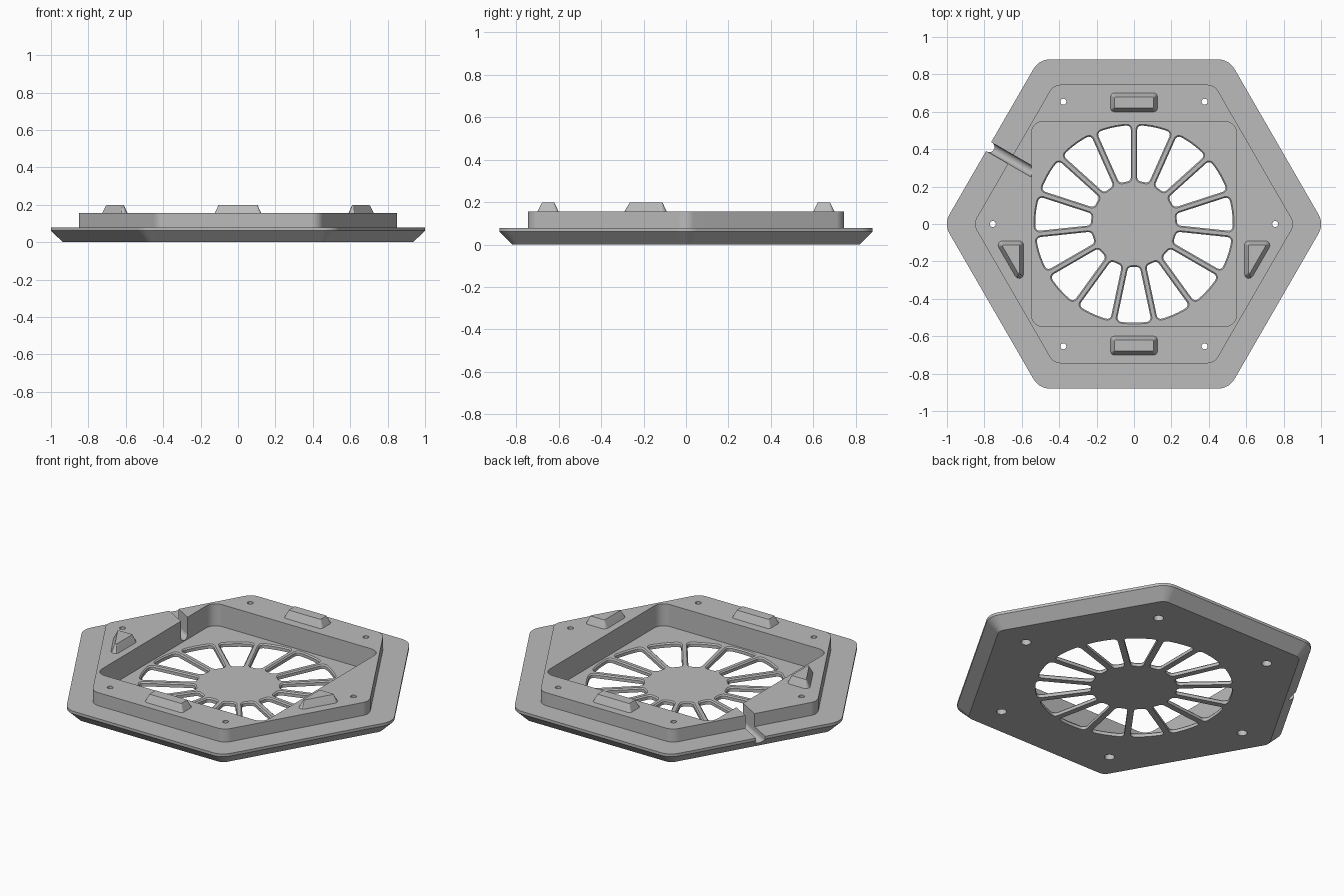
import bpy, bmesh, math
from mathutils import Vector, Matrix

cube = bpy.data.objects.get("Cube")
if cube:
    bpy.data.objects.remove(cube, do_unlink=True)

grey = bpy.data.materials.new("plain grey")
grey.use_nodes = True
grey.diffuse_color = (0.5, 0.5, 0.5, 1)
grey.node_tree.nodes["Principled BSDF"].inputs["Base Color"].default_value = (0.5, 0.5, 0.5, 1)


def outline(corners, inset, radius, steps=6):
    """Inset a counter-clockwise polygon and round its corners."""
    points = []
    count = len(corners)
    for i, corner in enumerate(corners):
        b = Vector(corner)
        d1 = (b - Vector(corners[i - 1])).normalized()
        d2 = (Vector(corners[(i + 1) % count]) - b).normalized()
        n1, n2 = Vector((d1.y, -d1.x)), Vector((d2.y, -d2.x))
        centre = b - (n1 + n2) / (1 + n1.dot(n2)) * (inset + radius)
        turn = n1.x * n2.y - n1.y * n2.x
        angle = math.atan2(turn, n1.dot(n2))
        for s in range(steps + 1):
            points.append(centre + Matrix.Rotation(angle * s / steps, 2) @ n1 * radius)
    return points


def hexagon(apothem):
    r = apothem / math.cos(math.pi / 6)
    return [(r * math.cos(k * math.pi / 3), r * math.sin(k * math.pi / 3)) for k in range(6)]


def rectangle(hx, hy, cx=0, cy=0):
    return [(cx - hx, cy - hy), (cx + hx, cy - hy), (cx + hx, cy + hy), (cx - hx, cy + hy)]


def loft(name, layers, matrix=Matrix()):
    """Skin a stack of (outline, height) layers and cap both ends."""
    bm = bmesh.new()
    rings = [[bm.verts.new((p.x, p.y, z)) for p in points] for points, z in layers]
    count = len(rings[0])
    for low, high in zip(rings, rings[1:]):
        for i in range(count):
            j = (i + 1) % count
            bm.faces.new((low[i], low[j], high[j], high[i]))
    bm.faces.new(rings[0][::-1])
    bm.faces.new(rings[-1])
    bm.transform(matrix)
    bmesh.ops.recalc_face_normals(bm, faces=bm.faces)
    mesh = bpy.data.meshes.new(name)
    bm.to_mesh(mesh)
    bm.free()
    mesh.materials.append(grey)
    obj = bpy.data.objects.new(name, mesh)
    bpy.context.collection.objects.link(obj)
    return obj


# Hexagonal base with bevelled underside and raised deck
base_hex, deck_hex = hexagon(0.88), hexagon(0.745)
body = loft("vented_base", [
    (outline(base_hex, 0.062, 0.05), 0),
    (outline(base_hex, 0, 0.1), 0.062),
    (outline(base_hex, 0, 0.1), 0.078),
    (outline(deck_hex, 0, 0.07), 0.078),
    (outline(deck_hex, 0, 0.07), 0.155)])

# Square pocket
floor = 0.025
square = outline(rectangle(0.548, 0.548), 0, 0.06)
cutters = [loft("pocket_cutter", [(square, floor), (square, 0.3)])]

# Wire channel with rounded bottom, running out through one side
along = Vector((-math.cos(math.pi / 6), 0.5, 0))
up = Vector((0, 0, 1))
side = up.cross(along)
turn = Matrix((side, up, along)).transposed().to_4x4()
groove = outline(rectangle(0.027, 0.135, 0, 0.165), 0, 0.0265)
shift = Matrix.Translation(Vector((-0.5, -math.cos(math.pi / 6), 0)) * 0.03)
cutters.append(loft("channel_cutter", [(groove, 0.55), (groove, 1.1)], shift @ turn))

# Fan-shaped openings between the spokes
vents, half_spoke, inner, outer = 15, 0.017, 0.232, 0.528
step = math.tau / vents
in_half = step / 2 - math.asin(half_spoke / inner)
out_half = step / 2 - math.asin(half_spoke / outer)
fan = [(inner, in_half), (inner, -in_half)]
fan += [(outer, out_half * (2 * k / 5 - 1)) for k in range(6)]
fan = [(r * math.cos(a), r * math.sin(a)) for r, a in fan]
narrow, wide = outline(fan, 0, 0.022, 4), outline(fan, -0.007, 0.029, 4)
for k in range(vents):
    spin = Matrix.Rotation(-math.pi / 2 + k * step, 4, 'Z')
    cutters.append(loft("vent_cutter", [
        (narrow, -0.02), (narrow, floor - 0.007), (wide, floor), (wide, 0.04)], spin))

# Counterbored screw holes
bore, shaft = outline(hexagon(0.027), 0, 0.0265, 4), outline(hexagon(0.016), 0, 0.0155, 4)
for k in range(6):
    place = Matrix.Rotation(k * math.pi / 3, 4, 'Z') @ Matrix.Translation((0.755, 0, 0))
    cutters.append(loft("hole_cutter", [
        (bore, -0.02), (bore, 0.05), (shaft, 0.05), (shaft, 0.3)], place))

# Cut everything, keep the result, drop the cutters
for cutter in cutters:
    cutter.hide_render = True
    cut = body.modifiers.new("cut", 'BOOLEAN')
    cut.operation, cut.solver, cut.object = 'DIFFERENCE', 'EXACT', cutter
bpy.context.view_layer.update()
result = bpy.data.meshes.new_from_object(body.evaluated_get(bpy.context.evaluated_depsgraph_get()))
body.modifiers.clear()
body.data = result
for cutter in cutters:
    bpy.data.objects.remove(cutter, do_unlink=True)


# Tapered locating blocks on the deck
def block(name, corners, radius):
    return loft(name, [(outline(corners, 0, radius, 4), 0.15),
                       (outline(corners, 0, radius, 4), 0.155),
                       (outline(corners, 0.021, 0.005, 4), 0.198)])


wedge = [(0.59, -0.357), (0.744, -0.09), (0.59, -0.09)]
parts = [body,
         block("front_block", rectangle(0.125, 0.05, 0, -0.65), 0.018),
         block("back_block", rectangle(0.125, 0.05, 0, 0.65), 0.018),
         block("left_wedge", wedge, 0.024),
         block("right_wedge", [(-x, y) for x, y in wedge[::-1]], 0.024)]

# Smooth rounded corners, crisp edges
for obj in parts:
    bpy.ops.object.select_all(action='DESELECT')
    obj.select_set(True)
    bpy.context.view_layer.objects.active = obj
    bpy.ops.object.shade_smooth_by_angle(angle=math.radians(28))
    weighted = obj.modifiers.new("even_shading", 'WEIGHTED_NORMAL')
    weighted.keep_sharp = True
